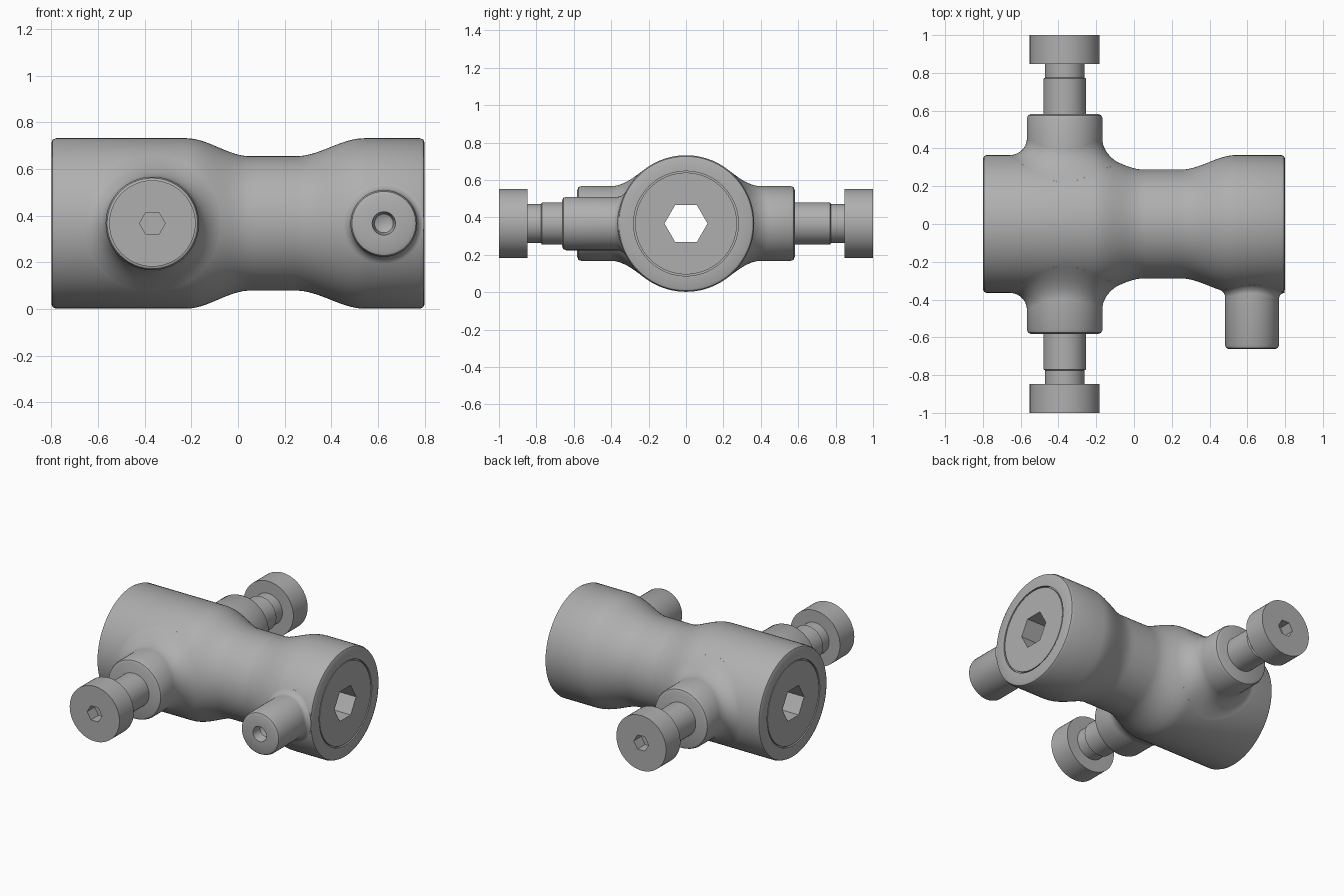
import bpy, bmesh, math
from mathutils import Vector

cube = bpy.data.objects.get("Cube")
if cube:
    bpy.data.objects.remove(cube, do_unlink=True)

steel = bpy.data.materials.new("grey_steel")
steel.diffuse_color = (0.43, 0.43, 0.43, 1)
steel.use_nodes = True
steel.node_tree.nodes["Principled BSDF"].inputs["Base Color"].default_value = (0.43, 0.43, 0.43, 1)

ZC = 0.367   # height of every axis
R = 0.365    # body radius
NECK = 0.288


def smooth(t):
    t = min(max(t, 0), 1)
    return t * t * (3 - 2 * t)


def body_radius(x):
    """Radius of the waisted body at x."""
    return NECK + (R - NECK) * (1 - smooth((x + 0.22) / 0.27) + smooth((x - 0.25) / 0.29))


def along_x(a, r, ang):
    return Vector((a, r * math.cos(ang), ZC + r * math.sin(ang)))


def along_y(x0, side):
    return lambda a, r, ang: Vector((x0 + r * math.cos(ang), side * a, ZC + r * math.sin(ang)))


def lathe(name, profile, place, n=64):
    """Turn (position, radius) pairs around an axis."""
    bm = bmesh.new()
    rings = [[bm.verts.new(place(a, r, 2 * math.pi * i / n)) for i in range(n)]
             for a, r in profile]
    for low, high in zip(rings, rings[1:]):
        for i in range(n):
            j = (i + 1) % n
            bm.faces.new((low[i], low[j], high[j], high[i]))
    bmesh.ops.remove_doubles(bm, verts=bm.verts, dist=1e-5)
    bmesh.ops.recalc_face_normals(bm, faces=bm.faces)
    mesh = bpy.data.meshes.new(name)
    bm.to_mesh(mesh)
    bm.free()
    mesh.materials.append(steel)
    ob = bpy.data.objects.new(name, mesh)
    bpy.context.collection.objects.link(ob)
    return ob


def activate(ob):
    bpy.ops.object.select_all(action="DESELECT")
    ob.select_set(True)
    bpy.context.view_layer.objects.active = ob


def cut_hex(ob, start, end, radius, place):
    """Cut a hexagonal hole."""
    cutter = lathe("hex_cutter", [(start, 0), (start, radius), (end, radius), (end, 0)], place, 6)
    cutter.hide_render = True
    mod = ob.modifiers.new("hex", "BOOLEAN")
    mod.operation = "DIFFERENCE"
    mod.solver = "EXACT"
    mod.object = cutter
    activate(ob)
    bpy.ops.object.modifier_apply(modifier=mod.name)
    bpy.data.objects.remove(cutter, do_unlink=True)


def finish(ob):
    activate(ob)
    bpy.ops.object.shade_smooth_by_angle(angle=math.radians(32))


# Waisted body with a grooved plug line at each end and a hex bore
end = [(0.798, 0), (0.798, 0.272), (0.785, 0.272), (0.785, 0.28), (0.8, 0.28),
       (0.8, 0.345), (0.794, 0.359), (0.78, R)]
steps = [-0.24 + 0.8 * i / 40 for i in range(41)]
profile = [(-a, r) for a, r in end] + [(x, body_radius(x)) for x in steps] + end[::-1]
body = lathe("valve_body", profile, along_x, 96)
cut_hex(body, -1, 1, 0.115, along_x)
finish(body)


def boss(name, x0, side, radius, tip, fillet, tip_profile):
    """Round boss whose filleted foot follows the body surface."""
    straight = along_y(x0, side)

    def place(a, r, ang):
        p = straight(a, r, ang)
        if r > radius + 1e-4:
            wall = math.sqrt(max(body_radius(p.x) ** 2 - (p.z - ZC) ** 2, 0))
            p.y = side * (wall + a)
        elif 0 < a < fillet + 1e-4:
            wall = math.sqrt(max(body_radius(p.x) ** 2 - (p.z - ZC) ** 2, 0))
            p.y = side * (wall + a)
        return p

    foot = [(0.2, 0), (-0.02, radius + fillet)]
    for i in range(11):
        t = math.pi / 2 * i / 10
        foot.append((fillet * (1 - math.cos(t)), radius + fillet * (1 - math.sin(t))))
    rim = [(tip - 0.022, radius), (tip - 0.007, radius - 0.006), (tip, radius - 0.022)]
    finish(lathe(name, foot + rim + tip_profile, place))


# Side bosses and socket-head bolts, front and back
BX = -0.367
for side, label in ((-1, "front"), (1, "back")):
    boss(label + "_boss", BX, side, 0.2, 0.582, 0.09, [(0.582, 0)])
    place = along_y(BX, side)
    bolt = lathe(label + "_bolt",
                 [(0.5, 0), (0.5, 0.113), (0.77, 0.113), (0.775, 0.104), (0.848, 0.104),
                  (0.848, 0.185), (1, 0.185), (1, 0)], place)
    cut_hex(bolt, 0.92, 1.1, 0.055, place)
    finish(bolt)

# Small outlet stub with a conical dimple
boss("outlet_stub", 0.625, -1, 0.143, 0.663, 0.03,
     [(0.663, 0.05), (0.6, 0.04), (0.58, 0)])
